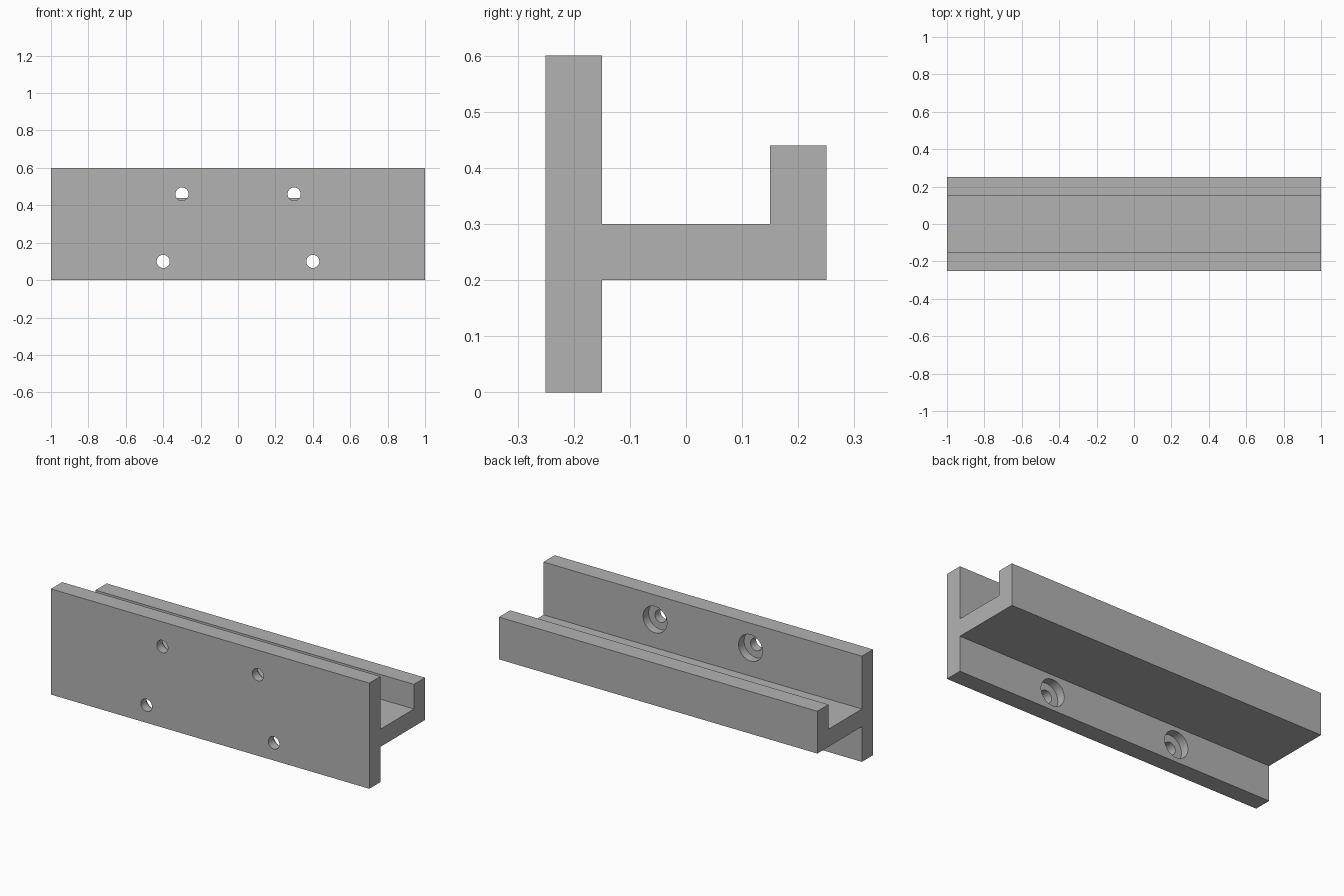
import bpy
import math

cube = bpy.data.objects.get("Cube")
if cube:
    bpy.data.objects.remove(cube, do_unlink=True)

grey = bpy.data.materials.new("plain grey")
grey.use_nodes = True
colour = (0.45, 0.45, 0.45, 1)
grey.diffuse_color = colour
grey.node_tree.nodes["Principled BSDF"].inputs["Base Color"].default_value = colour

# Wall plate, shelf and lip as one extruded profile (y, z)
profile = [(-0.25, 0), (-0.15, 0), (-0.15, 0.2), (0.25, 0.2), (0.25, 0.44),
           (0.15, 0.44), (0.15, 0.3), (-0.15, 0.3), (-0.15, 0.6), (-0.25, 0.6)]
n = len(profile)
verts = [(x, y, z) for x in (-1, 1) for y, z in profile]
faces = [tuple(reversed(range(n))), tuple(range(n, 2 * n))]
faces += [(i, (i + 1) % n, (i + 1) % n + n, i + n) for i in range(n)]
mesh = bpy.data.meshes.new("ledge_rail")
mesh.from_pydata(verts, [], faces)
mesh.materials.append(grey)
rail = bpy.data.objects.new("ledge_rail", mesh)
bpy.context.collection.objects.link(rail)


def drill(x, z, radius, y_start, y_end):
    """Cut a round hole along y through the rail."""
    bpy.ops.mesh.primitive_cylinder_add(
        vertices=48, radius=radius, depth=y_end - y_start,
        location=(x, (y_start + y_end) / 2, z), rotation=(math.pi / 2, 0, 0))
    cutter = bpy.context.object
    cutter.name = "hole_cutter"
    cutter.hide_render = True
    cutter.data.materials.append(grey)
    cut = rail.modifiers.new("hole", "BOOLEAN")
    cut.operation = "DIFFERENCE"
    cut.solver = "EXACT"
    cut.object = cutter
    bpy.context.view_layer.objects.active = rail
    bpy.ops.object.modifier_apply(modifier=cut.name)
    bpy.data.objects.remove(cutter, do_unlink=True)


# Four screw holes, each with a counterbore on the back of the plate
for x, z in ((0.3, 0.46), (0.4, 0.1)):
    for side in (-1, 1):
        drill(side * x, z, 0.075, -0.2, -0.1)
        drill(side * x, z, 0.035, -0.3, -0.12)

bpy.ops.object.select_all(action="DESELECT")
rail.select_set(True)
bpy.context.view_layer.objects.active = rail
bpy.ops.object.shade_smooth_by_angle(angle=math.radians(30))
